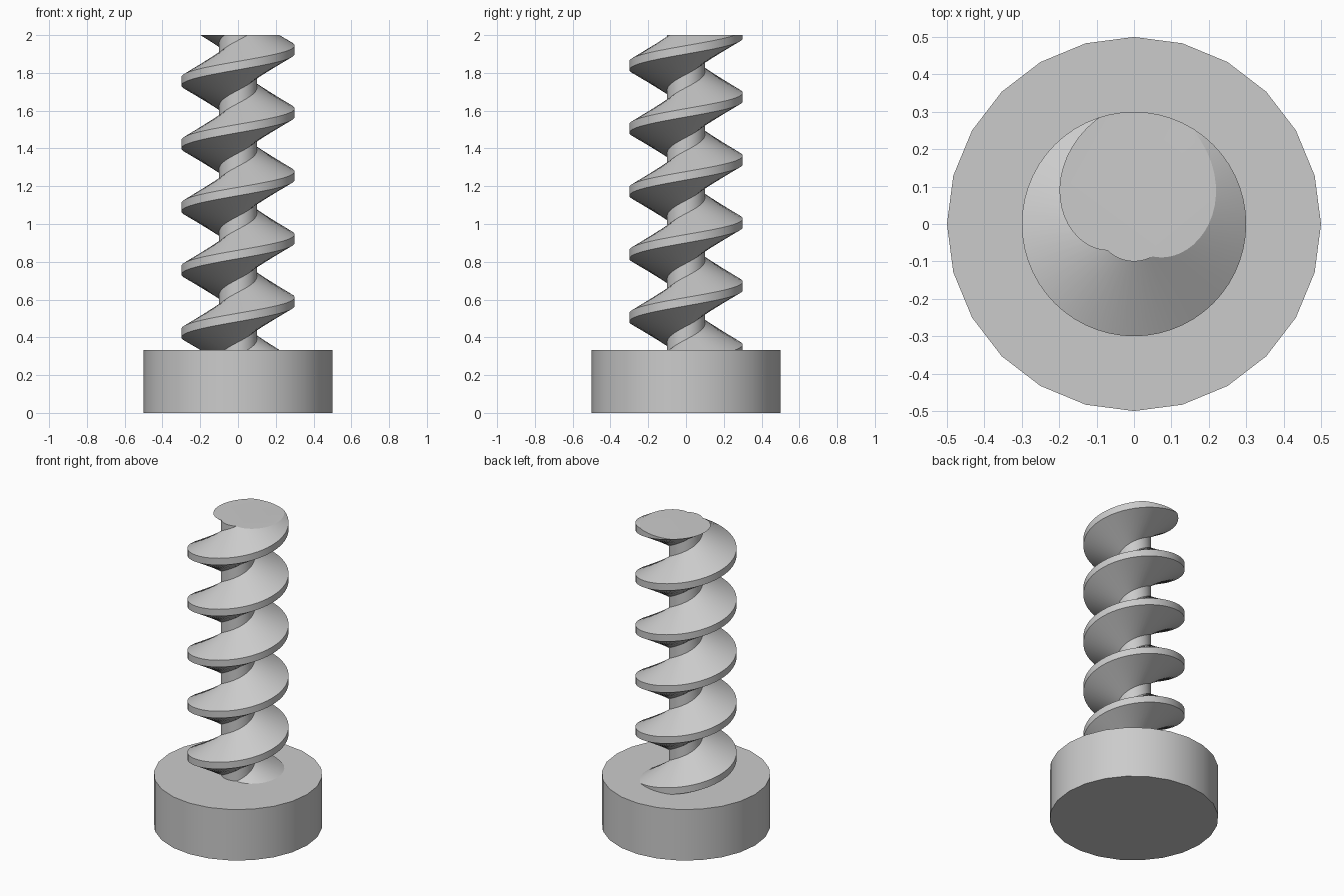
import bpy, bmesh, math

cube = bpy.data.objects.get("Cube")
if cube:
    bpy.data.objects.remove(cube)

PITCH = 1 / 3
HEAD_TOP = 1 / 3
TIP = 2.0
CORE, CREST = 0.1, 0.3
STEPS = 56          # segments per turn

grey = bpy.data.materials.new("plain grey")
grey.use_nodes = True
grey.diffuse_color = (0.6, 0.6, 0.6, 1)
grey.node_tree.nodes["Principled BSDF"].inputs["Base Color"].default_value = (0.6, 0.6, 0.6, 1)


def finish(bm, name):
    """Turn a bmesh into a shaded object."""
    bmesh.ops.recalc_face_normals(bm, faces=bm.faces)
    mesh = bpy.data.meshes.new(name)
    bm.to_mesh(mesh)
    bm.free()
    mesh.materials.append(grey)
    obj = bpy.data.objects.new(name, mesh)
    bpy.context.collection.objects.link(obj)
    bpy.ops.object.select_all(action='DESELECT')
    obj.select_set(True)
    bpy.context.view_layer.objects.active = obj
    bpy.ops.object.shade_smooth_by_angle(angle=math.radians(30))
    return obj


# Round head
bm = bmesh.new()
bmesh.ops.create_cone(bm, cap_ends=True, segments=24, radius1=0.5, radius2=0.5, depth=HEAD_TOP)
bmesh.ops.translate(bm, verts=bm.verts, vec=(0, 0, HEAD_TOP / 2))
finish(bm, "head")

# Threaded shaft: one tooth profile (radius, degrees of turn from crest centre)
# swept along a right-handed helix; neighbouring turns share their root edge
profile = [(CORE, -135), (CREST, -18), (CREST, 30), (CORE, 150), (CORE, 225)]
bm = bmesh.new()
previous = None
for i in range(-STEPS, 7 * STEPS + 1):
    turn = i / STEPS
    a = math.tau * turn + math.pi / 2
    ring = [bm.verts.new((r * math.cos(a), r * math.sin(a),
                          HEAD_TOP + PITCH * (turn + d / 360)))
            for r, d in profile]
    if previous:
        for k in range(len(profile) - 1):
            bm.faces.new((previous[k], ring[k], ring[k + 1], previous[k + 1]))
    previous = ring
bmesh.ops.remove_doubles(bm, verts=bm.verts, dist=1e-4)

# Trim both ends flat and cap them
for z, normal in ((TIP, 1), (HEAD_TOP, -1)):
    cut = bmesh.ops.bisect_plane(bm, geom=bm.verts[:] + bm.edges[:] + bm.faces[:],
                                 dist=1e-6, plane_co=(0, 0, z),
                                 plane_no=(0, 0, normal), clear_outer=True)
    rim = [e for e in bm.edges
           if e.is_boundary and all(abs(v.co.z - z) < 1e-4 for v in e.verts)]
    bmesh.ops.edgeloop_fill(bm, edges=rim)
finish(bm, "threaded_shaft")
